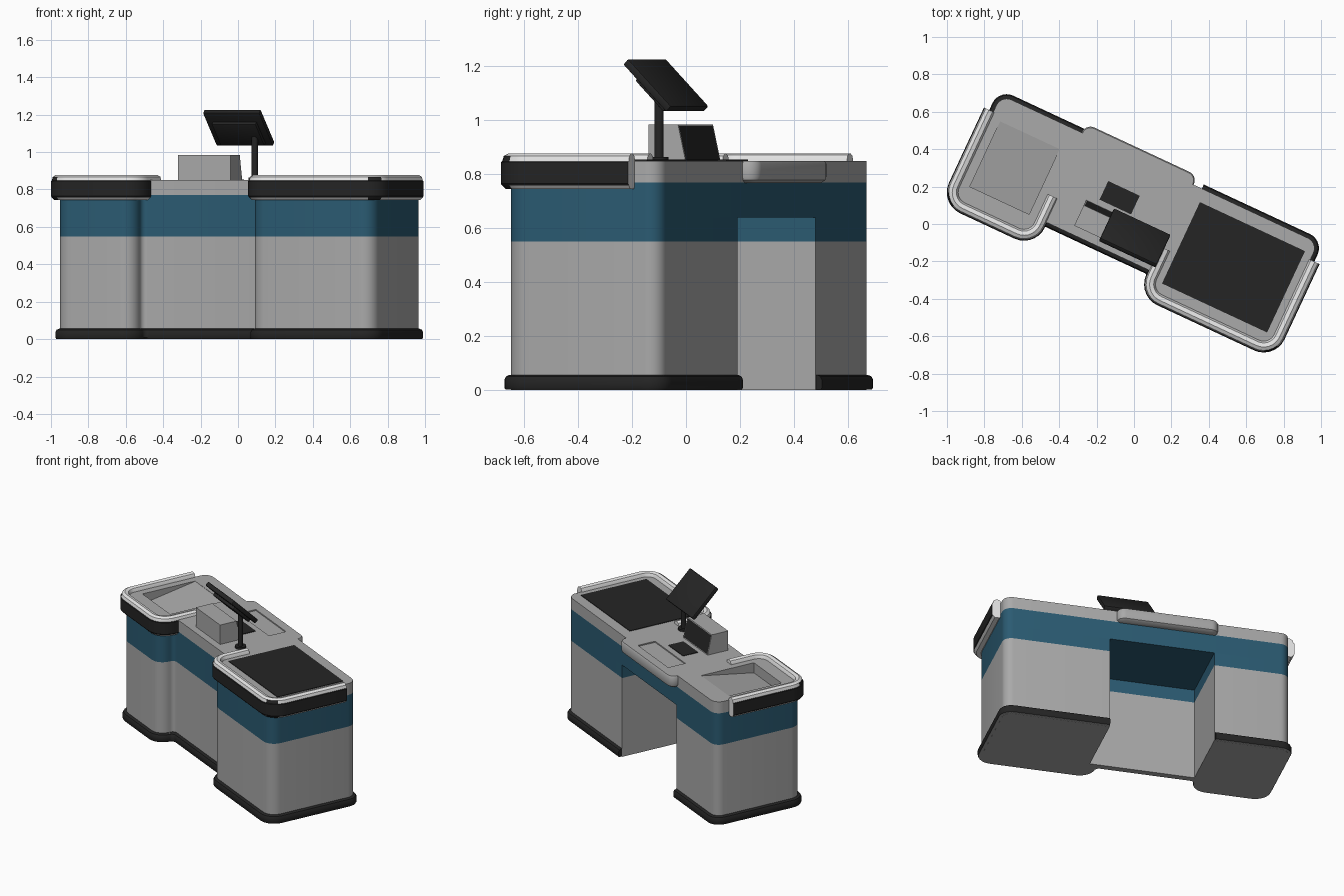
import bpy, bmesh, math
from mathutils import Matrix, Vector

if "Cube" in bpy.data.objects:
    bpy.data.objects.remove(bpy.data.objects["Cube"], do_unlink=True)

TURN = math.radians(-25)      # the counter stands at an angle


def material(name, rgb):
    m = bpy.data.materials.new(name)
    m.use_nodes = True
    m.diffuse_color = (*rgb, 1)
    m.node_tree.nodes["Principled BSDF"].inputs["Base Color"].default_value = (*rgb, 1)
    return m


GREY = material("light grey", (0.40, 0.40, 0.40))
BLUE = material("petrol blue", (0.024, 0.105, 0.17))
BLACK = material("soft black", (0.018, 0.018, 0.018))
WHITE = material("rail white", (0.78, 0.78, 0.78))


def finish(name, bm, mats, rule=None):
    """Turn a bmesh into a shaded object; rule picks a material slot per face."""
    bmesh.ops.recalc_face_normals(bm, faces=bm.faces)
    bm.normal_update()
    if rule:
        for f in bm.faces:
            f.material_index = rule(f)
    me = bpy.data.meshes.new(name)
    bm.to_mesh(me)
    bm.free()
    for m in mats:
        me.materials.append(m)
    me.shade_smooth()
    me.set_sharp_from_angle(angle=math.radians(35))
    ob = bpy.data.objects.new(name, me)
    ob.rotation_euler.z = TURN
    bpy.context.collection.objects.link(ob)
    return ob


def rounded(corners, closed=True, n=7):
    """Fillet each (x, y, radius) corner of a right-angled outline."""
    out = []
    for i, (x, y, r) in enumerate(corners):
        p = Vector((x, y))
        if r == 0:
            out.append(p)
            continue
        e1 = (Vector(corners[i - 1][:2]) - p).normalized()
        e2 = (Vector(corners[(i + 1) % len(corners)][:2]) - p).normalized()
        c = p + (e1 + e2) * r
        for k in range(n + 1):
            t = math.pi / 2 * k / n
            out.append(c - e2 * r * math.cos(t) - e1 * r * math.sin(t))
    return out


def loft(bm, rings):
    """Join (z, outline) rings into a closed solid."""
    loops = [[bm.verts.new((p.x, p.y, z)) for p in pts] for z, pts in rings]
    for lo, hi in zip(loops, loops[1:]):
        for i in range(len(lo)):
            j = (i + 1) % len(lo)
            bm.faces.new((lo[i], lo[j], hi[j], hi[i]))
    bm.faces.new(loops[0][::-1])
    bm.faces.new(loops[-1])


def box(bm, x0, x1, y0, y1, z0, z1):
    m = Matrix.Translation(((x0 + x1) / 2, (y0 + y1) / 2, (z0 + z1) / 2))
    m = m @ Matrix.Diagonal((x1 - x0, y1 - y0, z1 - z0, 1))
    return bmesh.ops.create_cube(bm, size=1, matrix=m)["verts"]


def outline(d=0.0, knee=False, inset=0.0):
    """Counter footprint grown by d, optionally with the knee space."""
    pts = [(-.935 - d, -.31 - d, .08 + d), (-.475 + d, -.31 - d, .08 + d),
           (-.475 + d, -.19 - d, .03), (.215 - d, -.19 - d, .03),
           (.215 - d, -.31 - d, .08 + d), (.935 + d, -.31 - d, .08 + d),
           (.935 + d, .325 + d, .06 + d)]
    if knee:
        l, r, b = -.44 - inset, .245 + inset, -.165 - inset
        pts += [(r, .325 + d, 0), (r, b, 0), (l, b, 0), (l, .325 + d, 0)]
    return rounded(pts + [(-.935 - d, .325 + d, .06 + d)])


# Cabinet: grey below, blue band above, bridged over the knee space
bm = bmesh.new()
loft(bm, [(z, outline(knee=True)) for z in (0, .55, .64)])
loft(bm, [(z, outline()) for z in (.64, .77)])
finish("cabinet", bm, [GREY, BLUE], lambda f: int(f.calc_center_median().z > .56))

# Plinth with a softened top edge
bm = bmesh.new()
loft(bm, [(z, outline(d, True, .004)) for z, d in
          ((.001, .02), (.008, .024), (.038, .024), (.05, .018), (.056, .004))])
finish("plinth", bm, [BLACK, GREY], lambda f: int(f.normal.z < -.9))

# Worktop
bm = bmesh.new()
loft(bm, [(z, outline()) for z in (.77, .85)])
worktop = finish("worktop", bm, [GREY])

# Cut the sloping bagging tray and the shallow scanner recess
bm = bmesh.new()
for v in box(bm, -.88, -.53, -.19, .195, .78, .9):
    if v.co.z < .8 and v.co.y > 0:
        v.co.z = .848
box(bm, -.32, .062, .19, .315, .842, .9)
cutter = finish("recess_cutter", bm, [GREY])
cutter.hide_render = True
mod = worktop.modifiers.new("recesses", 'BOOLEAN')
mod.operation = 'DIFFERENCE'
mod.solver = 'EXACT'
mod.object = cutter
bpy.context.view_layer.update()
cut = bpy.data.meshes.new_from_object(worktop.evaluated_get(bpy.context.evaluated_depsgraph_get()))
worktop.modifiers.clear()
worktop.data = cut
cut.shade_smooth()
cut.set_sharp_from_angle(angle=math.radians(35))
bpy.data.objects.remove(cutter, do_unlink=True)


# Operator ledge overhanging the knee space
def ledge(d):
    return rounded([(-.46 + d, .322, 0), (.2 - d, .322, 0),
                    (.2 - d, .378 - d, .05 - d), (-.46 + d, .378 - d, .05 - d)])


bm = bmesh.new()
loft(bm, [(z, ledge(d)) for z, d in ((.767, .02), (.778, .004), (.79, 0), (.84, 0), (.85, .006))])
finish("operator_ledge", bm, [GREY])

# Conveyor belt and keypad plates
for name, rect in (("conveyor_belt", (.27, .89, -.225, .255)),
                   ("keypad", (-.222, -.036, .04, .15))):
    bm = bmesh.new()
    box(bm, *rect, .846, .854)
    finish(name, bm, [BLACK])

# Bumper rails: white section with a black strip on the outer face
SECTION = [(.033, .765), (.033, .845), (.028, .848), (.022, .868), (.004, .878),
           (-.018, .872), (-.028, .85), (-.028, .76), (-.015, .745), (.015, .745), (.028, .758)]


def rail(name, corners):
    path = rounded(corners)
    bm = bmesh.new()
    rows, normals = [], []
    for i, p in enumerate(path):
        t = (path[min(i + 1, len(path) - 1)] - path[max(i - 1, 0)]).normalized()
        n = Vector((t.y, -t.x))
        normals.append(n)
        rows.append([bm.verts.new((p.x + n.x * o, p.y + n.y * o, z)) for o, z in SECTION])
    count = len(SECTION)
    for i in range(len(rows) - 1):
        n = (normals[i] + normals[i + 1]).normalized()
        guard = abs(path[i].x) > .8 and min(abs(n.x), abs(n.y)) > .5
        strip = (0, 1, 2, 9, 10) if guard else (0, 1, 10)
        for j in range(count):
            k = (j + 1) % count
            f = bm.faces.new((rows[i][j], rows[i][k], rows[i + 1][k], rows[i + 1][j]))
            f.material_index = int(j in strip)
    bm.faces.new(rows[0])
    bm.faces.new(rows[-1])
    finish(name, bm, [WHITE, BLACK])


rail("left_end_bumper", [(-.957, .225, 0), (-.957, -.308, .09), (-.457, -.308, .09), (-.457, -.05, 0)])
rail("right_end_bumper", [(.207, -.05, 0), (.207, -.308, .09), (.957, -.308, .09), (.957, .225, 0)])

# Receipt printer with a sloping black panel facing the operator
bm = bmesh.new()
for v in box(bm, -.286, .021, -.143, .008, .849, .985):
    if v.co.z > .9 and v.co.y > 0:
        v.co.y = -.023
bm.normal_update()
panel = max(bm.faces, key=lambda f: f.normal.y)
bmesh.ops.inset_region(bm, faces=[panel], thickness=.008)
panel.material_index = 1
finish("receipt_printer", bm, [GREY, BLACK])

# Monitor stand
bm = bmesh.new()
for radius, z0, z1 in ((.035, .849, .864), (.017, .849, 1.11)):
    bmesh.ops.create_cone(bm, cap_ends=True, segments=20, radius1=radius, radius2=radius,
                          depth=z1 - z0, matrix=Matrix.Translation((.124, -.053, (z0 + z1) / 2)))
finish("monitor_stand", bm, [BLACK])

# Tilted monitor and its rear housing
tilt = Matrix.Translation((.035, -.066, 1.13)) @ Matrix.Rotation(math.radians(-45), 4, 'X')
for name, size in (("monitor", (-.167, .167, -.125, .125, -.015, .015)),
                   ("monitor_housing", (-.13, .13, -.06, .105, -.035, -.01))):
    bm = bmesh.new()
    box(bm, *size)
    bmesh.ops.bevel(bm, geom=bm.edges[:], offset=.007, segments=2, profile=.5, affect='EDGES')
    bm.transform(tilt)
    finish(name, bm, [BLACK])
